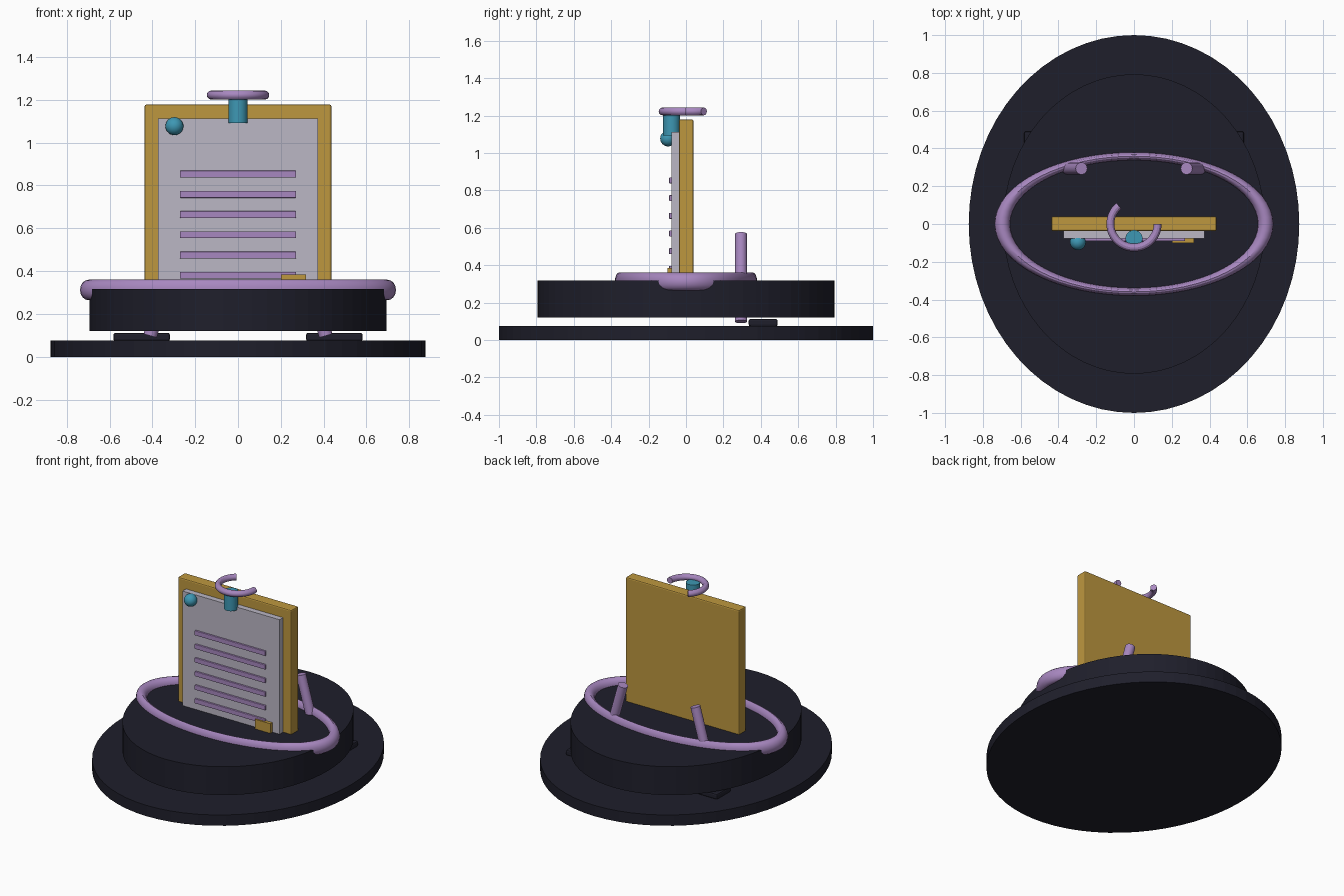
import bpy, bmesh, math
from mathutils import Vector

if "Cube" in bpy.data.objects:
    bpy.data.objects.remove(bpy.data.objects["Cube"])


def material(name, rgb):
    m = bpy.data.materials.new(name)
    m.diffuse_color = (*[(c / 255) ** 2.2 for c in rgb], 1)
    m.use_nodes = True
    m.node_tree.nodes["Principled BSDF"].inputs["Base Color"].default_value = m.diffuse_color
    return m


DARK = material("charcoal", (36, 36, 47))
GOLD = material("ochre", (188, 150, 65))
PAPER = material("pale grey", (186, 182, 196))
PURPLE = material("lilac", (166, 134, 190))
TEAL = material("teal", (64, 150, 178))


def finish(name, mat, smooth=False, bevel=0):
    ob = bpy.context.object
    ob.name = name
    ob.data.materials.append(mat)
    bpy.ops.object.transform_apply(location=False, rotation=False, scale=True)
    if bevel:
        mod = ob.modifiers.new("bevel", 'BEVEL')
        mod.width, mod.segments = bevel, 2
    if smooth:
        bpy.ops.object.shade_smooth_by_angle()
    return ob


def box(name, mat, x, y, z, bevel=0):
    lo, hi = Vector((x[0], y[0], z[0])), Vector((x[1], y[1], z[1]))
    bpy.ops.mesh.primitive_cube_add(size=1, location=(lo + hi) / 2)
    bpy.context.object.scale = hi - lo
    return finish(name, mat, bevel=bevel)


def disc(name, rx, ry, z0, z1):
    bpy.ops.mesh.primitive_cylinder_add(vertices=64, radius=1, depth=1,
                                        location=(0, 0, (z0 + z1) / 2))
    bpy.context.object.scale = (rx, ry, z1 - z0)
    return finish(name, DARK)


def rod(name, mat, a, b, r):
    a, b = Vector(a), Vector(b)
    d = b - a
    bpy.ops.mesh.primitive_cylinder_add(vertices=24, radius=r, depth=d.length,
                                        location=(a + b) / 2,
                                        rotation=d.to_track_quat('Z', 'Y').to_euler())
    return finish(name, mat, smooth=True)


# Two-tier oval base
disc("base_plate", 0.875, 1.0, 0, 0.075)
disc("upper_drum", 0.693, 0.793, 0.12, 0.317)

# Stretched ring resting in the drum top
bpy.ops.mesh.primitive_torus_add(major_radius=0.697, minor_radius=0.041,
                                 major_segments=64, minor_segments=16,
                                 location=(0, 0, 0.312))
bpy.context.object.scale = (1, 0.515, 1.17)
finish("oval_ring", PURPLE, smooth=True)

# Leaning pegs and pads, one per side
for side, s in (("left", -1), ("right", 1)):
    rod(side + "_peg", PURPLE, (s * 0.41, 0.294, 0.098), (s * 0.278, 0.294, 0.568), 0.032)
    box(side + "_pad", DARK, sorted((s * 0.318, s * 0.582)), (0.335, 0.49),
        (0.073, 0.112), bevel=0.01)

# Board with sheet, ruled lines and tab
box("board", GOLD, (-0.436, 0.436), (-0.038, 0.04), (0.3, 1.178), bevel=0.008)
box("sheet", PAPER, (-0.373, 0.373), (-0.077, -0.037), (0.3, 1.112))
for i in range(6):
    z = 0.853 - i * 0.0945
    box(f"ruled_line_{i + 1}", PURPLE, (-0.271, 0.271), (-0.09, -0.075),
        (z - 0.016, z + 0.016), bevel=0.003)
box("corner_tab", GOLD, (0.2, 0.318), (-0.1, -0.075), (0.31, 0.384))

# Pin and clip post
bpy.ops.mesh.primitive_uv_sphere_add(segments=24, ring_count=16, radius=0.042,
                                     location=(-0.297, -0.096, 1.077))
finish("pin", TEAL, smooth=True)
rod("clip_post", TEAL, (0, -0.077, 1.092), (0, -0.077, 1.215), 0.045)

# Open ring on top of the post, swept around an arc
bm = bmesh.new()
rings, sides = 36, 12
loops = []
for i in range(rings + 1):
    a = math.radians(130 + 230 * i / rings)
    loop = []
    for j in range(sides):
        t = 2 * math.pi * j / sides
        r = 0.125 + 0.021 * math.cos(t)
        loop.append(bm.verts.new((r * math.cos(a), r * math.sin(a), 0.021 * math.sin(t))))
    loops.append(loop)
for p, q in zip(loops, loops[1:]):
    for j in range(sides):
        k = (j + 1) % sides
        bm.faces.new((p[j], q[j], q[k], p[k]))
bm.faces.new(loops[0])
bm.faces.new(loops[-1])
bmesh.ops.recalc_face_normals(bm, faces=bm.faces)
mesh = bpy.data.meshes.new("clip_ring")
bm.to_mesh(mesh)
bm.free()
ob = bpy.data.objects.new("clip_ring", mesh)
ob.location = (0, 0, 1.222)
bpy.context.collection.objects.link(ob)
bpy.ops.object.select_all(action='DESELECT')
bpy.context.view_layer.objects.active = ob
ob.select_set(True)
finish("clip_ring", PURPLE, smooth=True)
